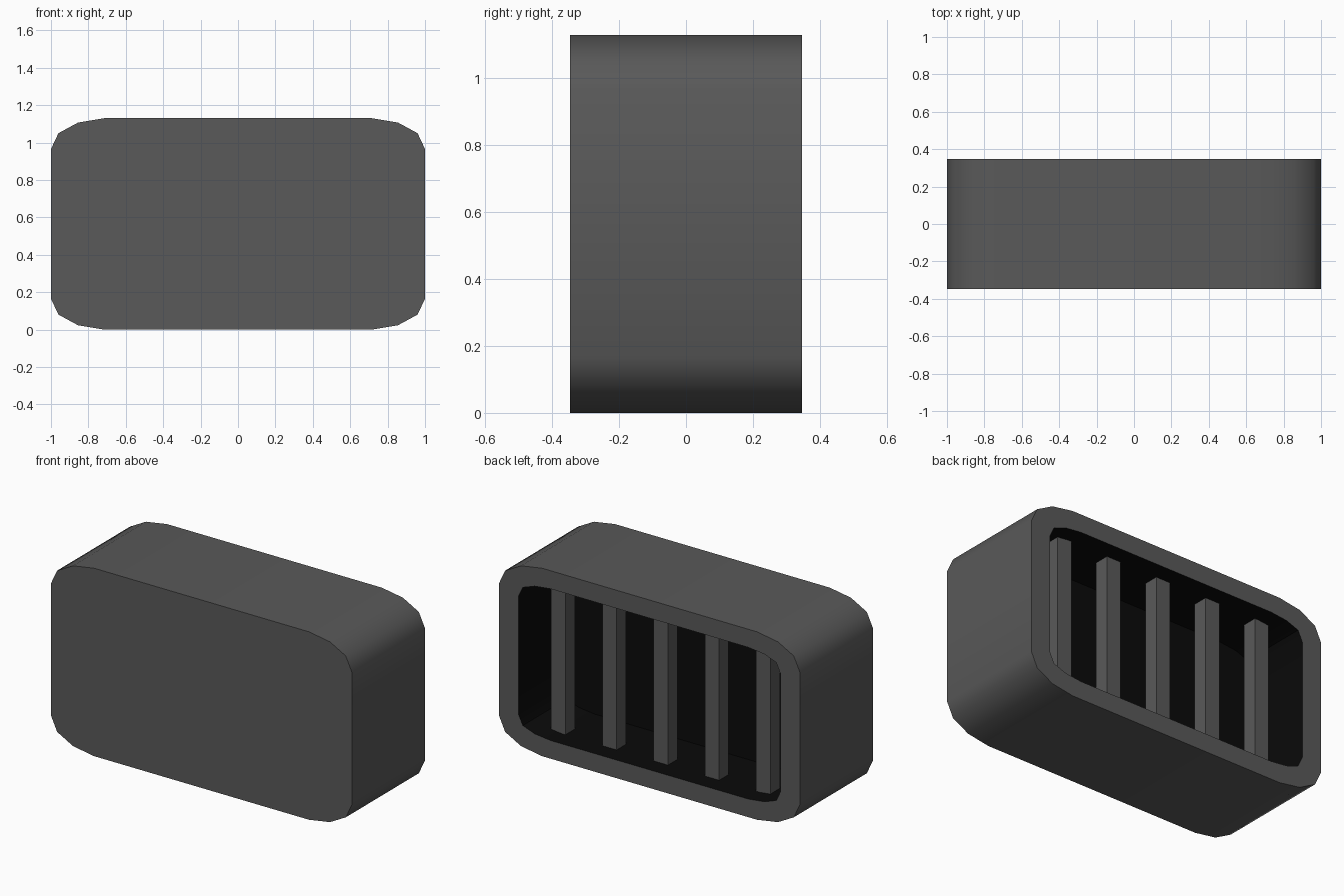
import bpy, bmesh

if "Cube" in bpy.data.objects:
    bpy.data.objects.remove(bpy.data.objects["Cube"])

MID_Z = 0.565
FRONT, BACK = -0.347, 0.347
CAVITY_Y = -0.07


def material(name, value):
    mat = bpy.data.materials.new(name)
    mat.diffuse_color = (value, value, value, 1)
    mat.use_nodes = True
    mat.node_tree.nodes["Principled BSDF"].inputs["Base Color"].default_value = mat.diffuse_color
    return mat


def rounded_outline(quarter):
    """Mirror one corner (x, z from the centre) into a full closed outline."""
    right = [(x, -z) for x, z in reversed(quarter)] + quarter
    return right + [(-x, -z) for x, z in right]


def make_object(name, bm, mats):
    bmesh.ops.recalc_face_normals(bm, faces=bm.faces)
    mesh = bpy.data.meshes.new(name)
    bm.to_mesh(mesh)
    bm.free()
    for mat in mats:
        mesh.materials.append(mat)
    obj = bpy.data.objects.new(name, mesh)
    bpy.context.collection.objects.link(obj)
    return obj


grey = material("dark_grey", 0.1)
black = material("black_interior", 0.003)

# Housing: rounded block with a recess in the back
outer = rounded_outline([(1, 0.40), (0.96, 0.485), (0.855, 0.542), (0.715, 0.565)])
inner = rounded_outline([(0.873, 0.352), (0.843, 0.415), (0.763, 0.444), (0.657, 0.456)])
bm = bmesh.new()
loops = [[bm.verts.new((x, y, z + MID_Z)) for x, z in outline]
         for outline, y in ((outer, FRONT), (outer, BACK), (inner, BACK), (inner, CAVITY_Y))]
count = len(outer)
bm.faces.new(loops[0])
for step, (a, b) in enumerate(zip(loops, loops[1:])):
    for i in range(count):
        j = (i + 1) % count
        face = bm.faces.new((a[i], a[j], b[j], b[i]))
        face.material_index = 1 if step == 2 else 0
        face.smooth = step != 1
bm.faces.new(loops[-1]).material_index = 1
housing = make_object("housing", bm, [grey, black])
bpy.context.view_layer.objects.active = housing
housing.select_set(True)
bpy.ops.object.shade_smooth_by_angle(angle=0.7)

# Upright slats standing just inside the opening
for n in range(5):
    bm = bmesh.new()
    bmesh.ops.create_cube(bm, size=1)
    bmesh.ops.scale(bm, vec=(0.095, 0.09, 0.912), verts=bm.verts)
    bmesh.ops.translate(bm, vec=((n - 2) * 0.341, 0.195, MID_Z), verts=bm.verts)
    make_object(f"slat_{n + 1}", bm, [grey])
